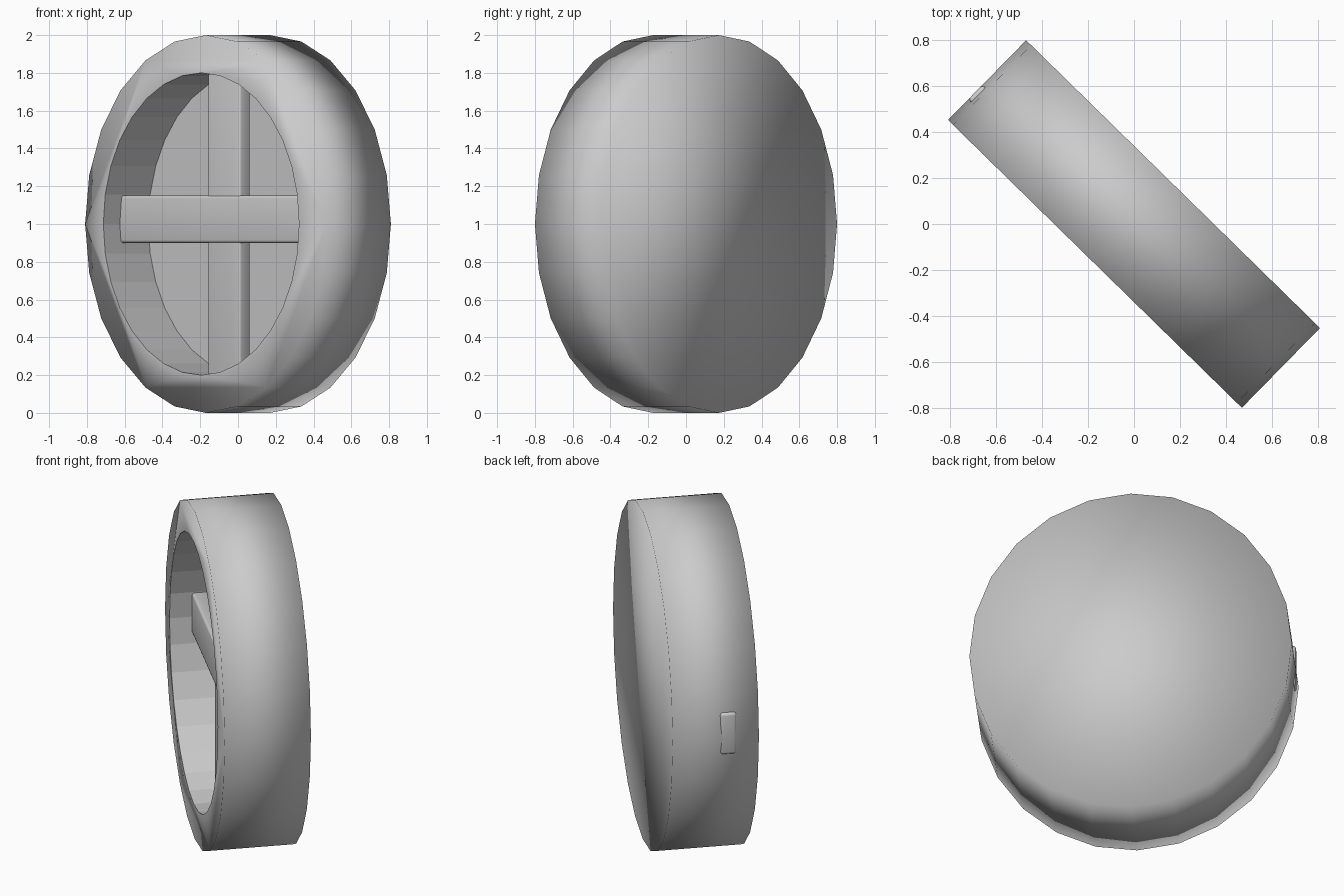
import bpy
from math import radians
from mathutils import Matrix

if "Cube" in bpy.data.objects:
    bpy.data.objects.remove(bpy.data.objects["Cube"])

# Local frame: local X runs across the disc, local -Y is the open face, Z is up.
TURN = Matrix.Translation((0, 0, 1)) @ Matrix.Rotation(radians(-44.4), 4, 'Z')
THICK, HALF_W = 0.486, 0.895


def place(obj, offset, scale=(1, 1, 1)):
    """Scale in local frame, offset, then turn the part with the whole model."""
    local = Matrix.Translation(offset) @ Matrix.Diagonal((*scale, 1))
    obj.data.transform(TURN @ local)
    return obj


def disc(name, sides, depth, offset, scale, spin=0):
    bpy.ops.mesh.primitive_cylinder_add(vertices=sides, radius=1, depth=depth)
    o = bpy.context.object
    o.name = name
    o.data.transform(Matrix.Rotation(radians(90), 4, 'X') @ Matrix.Rotation(spin, 4, 'Z'))
    return place(o, offset, scale)


def bar(name, size, offset):
    bpy.ops.mesh.primitive_cube_add(size=1)
    o = bpy.context.object
    o.name = name
    place(o, offset, size)
    b = o.modifiers.new("soft_edges", 'BEVEL')
    b.width, b.segments = 0.015, 3
    bpy.ops.object.shade_smooth()
    return o


# Oval shell with softly shaded outside
shell = disc("shell", 24, THICK, (0, 0, 0), (HALF_W, 1, 1))
bpy.ops.object.shade_smooth()

# Recess in the front face, faceted inside
DEPTH = 0.34
front = -THICK / 2
cutter = disc("recess_cutter", 32, 1, (-0.035, front + DEPTH - 0.5, 0),
              (0.725, 1, 0.8))
cut = shell.modifiers.new("recess", 'BOOLEAN')
cut.operation, cut.object, cut.solver = 'DIFFERENCE', cutter, 'EXACT'
bpy.context.view_layer.objects.active = shell
bpy.ops.object.select_all(action='DESELECT')
shell.select_set(True)
bpy.ops.object.modifier_apply(modifier="recess")
bpy.data.objects.remove(cutter)

# Crossed bars floating inside the recess, ends buried in the wall
bar("horizontal_bar", (1.72, 0.09, 0.25), (-0.035, front + 0.17, 0.025))
bar("vertical_bar", (0.24, 0.085, 1.76), (0, front + 0.175, 0))
